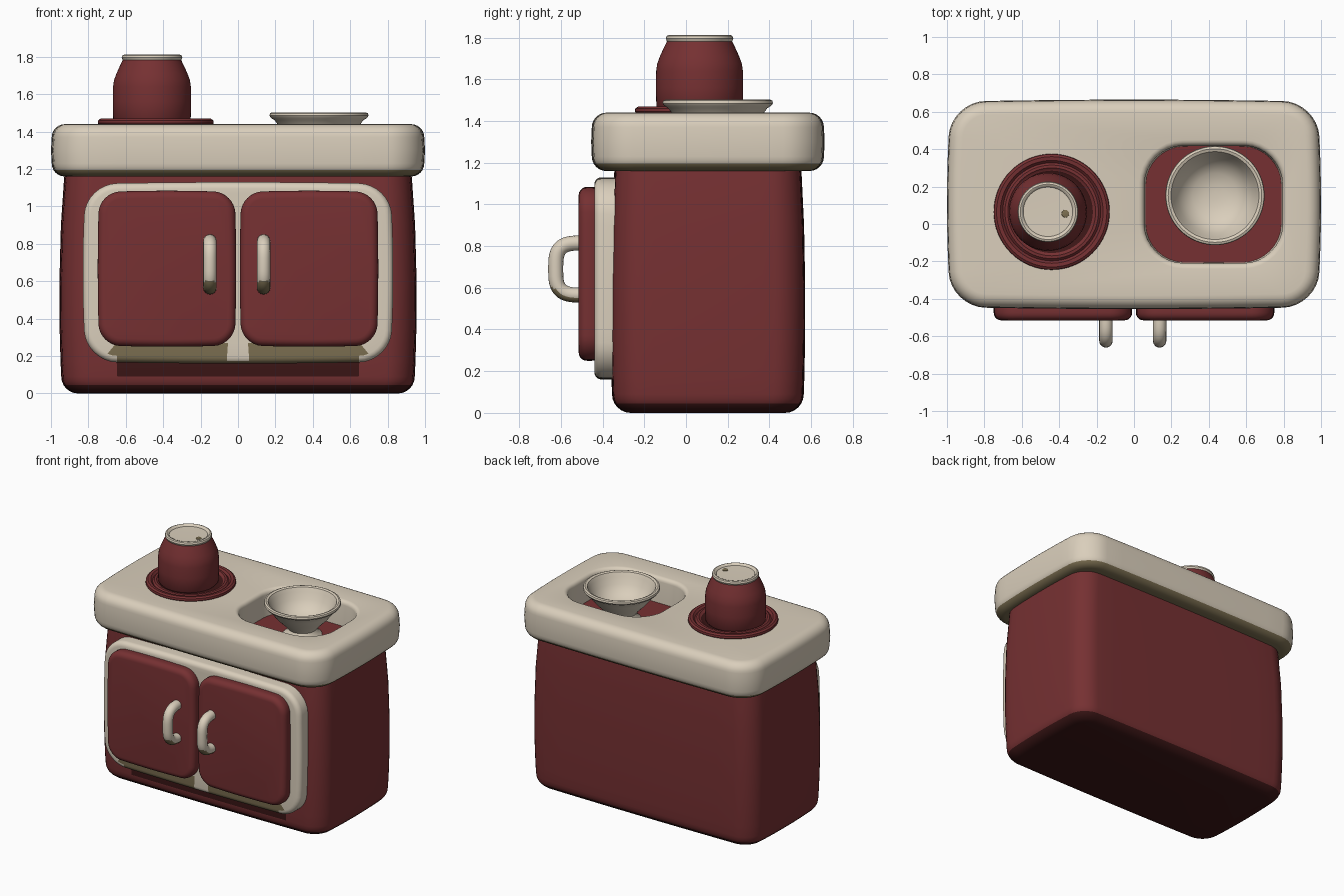
import bpy, bmesh, math
from mathutils import Vector

if "Cube" in bpy.data.objects:
    bpy.data.objects.remove(bpy.data.objects["Cube"])


def material(name, col):
    m = bpy.data.materials.new(name)
    m.diffuse_color = (*col, 1)
    m.use_nodes = True
    m.node_tree.nodes["Principled BSDF"].inputs["Base Color"].default_value = m.diffuse_color
    return m


RED = material("deep red", (0.18, 0.030, 0.032))
DARK = material("dark red", (0.045, 0.008, 0.008))
CREAM = material("cream", (0.70, 0.62, 0.50))
BROWN = material("olive brown", (0.205, 0.162, 0.084))


def outline(cx, cy, hx, hy, r, bulge=0.02, n=8, m=10):
    """Rounded rectangle whose sides bow outwards slightly."""
    pts = []
    for k, (sx, sy) in enumerate(((1, 1), (-1, 1), (-1, -1), (1, -1))):
        for i in range(n + 1):
            a = math.radians(90 * k + 90 * i / n)
            pts.append((sx * (hx - r) + r * math.cos(a), sy * (hy - r) + r * math.sin(a)))
        # points along the straight side that follows
        nx, ny = ((-1, 1), (-1, -1), (1, -1), (1, 1))[k]
        a = math.radians(90 * k + 90)
        x1, y1 = nx * (hx - r) + r * math.cos(a), ny * (hy - r) + r * math.sin(a)
        x0, y0 = pts[-1]
        pts += [(x0 + (x1 - x0) * j / (m + 1), y0 + (y1 - y0) * j / (m + 1)) for j in range(1, m + 1)]
    return [(cx + x * (1 - bulge * (y / hy) ** 2), cy + y * (1 - bulge * (x / hx) ** 2)) for x, y in pts]


def skin(name, rings, mats, rule=None, cyclic=False, angle=40):
    """Bridge rings of points into one mesh, capped at both ends unless cyclic."""
    bm = bmesh.new()
    vs = [[bm.verts.new(p) for p in ring] for ring in rings]
    n = len(vs[0])
    pairs = list(zip(vs, vs[1:])) + ([(vs[-1], vs[0])] if cyclic else [])
    for a, b in pairs:
        for i in range(n):
            j = (i + 1) % n
            bm.faces.new((a[i], a[j], b[j], b[i]))
    if not cyclic:
        bm.faces.new(vs[0])
        bm.faces.new(vs[-1])
    bmesh.ops.recalc_face_normals(bm, faces=bm.faces)
    bm.normal_update()
    for f in bm.faces:
        f.smooth = True
        if rule and rule(f.calc_center_median(), f.normal):
            f.material_index = 1
    me = bpy.data.meshes.new(name)
    bm.to_mesh(me)
    bm.free()
    for m in mats:
        me.materials.append(m)
    me.set_sharp_from_angle(angle=math.radians(angle))
    ob = bpy.data.objects.new(name, me)
    bpy.context.collection.objects.link(ob)
    return ob


def flat(z, *args):
    return [(x, y, z) for x, y in outline(*args)]


def upright(y, *args):
    return [(x, y, z) for x, z in outline(*args)]


def lathe(name, cx, cy, profile, mats, rule=None, n=64):
    rings = [[(cx + r * math.cos(2 * math.pi * i / n), cy + r * math.sin(2 * math.pi * i / n), z)
              for i in range(n)] for r, z in profile]
    return skin(name, rings, mats, rule)


def arc(r, a0, a1, steps=6):
    """(inset, rise) pairs along a rounded edge of radius r."""
    for i in range(steps + 1):
        a = math.radians(a0 + (a1 - a0) * i / steps)
        yield r * (1 - math.cos(a)), r * math.sin(a)


# cabinet body, with a dark underside and a dark band below the door frame
rings = []
for d, s in arc(0.09, -90, 0):
    rings.append(flat(0.09 + s, 0, 0.105, 0.945 - d, 0.46 - d, 0.14 - d * 0.6))
for z, e in ((0.17, 0.004), (0.35, 0.009), (0.6, 0.01), (0.9, 0.002), (1.15, -0.015), (1.25, -0.03)):
    rings.append(flat(z, 0, 0.105, 0.945 + e, 0.46 + e * 0.7, 0.14))
skin("cabinet_body", rings, [RED, DARK],
     lambda c, n: n.z < -0.55 or (c.z < 0.17 and c.y < -0.3 and abs(c.x) < 0.7 and n.y < -0.5 and c.z > 0.09))

# countertop, with a basin opening through it
rings = [flat(1.17, 0.425, 0.105, 0.36, 0.31, 0.2)]
edge = 0.07
for d, s in arc(edge, -90, 0):
    rings.append(flat(1.16 + edge + s, 0, 0.105, 0.996 - d, 0.557 - d, 0.19 - d))
rings.append(flat(1.30, 0, 0.105, 1.0, 0.56, 0.19))
for d, s in arc(edge, 0, 90):
    rings.append(flat(1.44 - edge + s, 0, 0.105, 0.996 - d, 0.557 - d, 0.19 - d))
for d, s in arc(0.03, 90, 0, 4):
    rings.append(flat(1.41 + s, 0.425, 0.105, 0.37 + d, 0.315 + d, 0.2 + d))
skin("countertop", rings, [CREAM, BROWN], lambda c, n: n.z < -0.6, cyclic=True)

# door frame plate, brown along its lower strip
rings = [upright(-0.33, 0, 0.645, 0.83, 0.485, 0.17)]
for d, s in arc(0.035, 0, 90, 5):
    rings.append(upright(-0.405 - s, 0, 0.645, 0.83 - d, 0.485 - d, 0.17 - d))
rings.append(upright(-0.44, 0, 0.67, 0.73, 0.40, 0.13))
skin("door_frame", rings, [CREAM, BROWN],
     lambda c, n: c.z < 0.27 and abs(c.x) < 0.66 and (abs(c.x) > 0.05 or n.z < -0.5))

# pair of doors
for side, label in ((-1, "left"), (1, "right")):
    rings = [upright(-0.42, side * 0.38, 0.667, 0.362, 0.412, 0.11),
             upright(-0.45, side * 0.38, 0.667, 0.37, 0.417, 0.115)]
    for d, s in arc(0.04, 0, 90, 5):
        rings.append(upright(-0.475 - s, side * 0.38, 0.667, 0.37 - d, 0.417 - d, 0.115 - d))
    skin(label + "_door", rings, [RED])

# pair of looped door handles, brown beneath
for hx, label in ((-0.15, "left"), (0.137, "right")):
    path = []
    for i in range(29):
        a = math.radians(-90 + 180 * i / 28)
        c, s = max(0.0, math.cos(a)), math.sin(a)
        path.append(Vector((hx, -0.495 - 0.13 * c ** 0.6, 0.69 + math.copysign(abs(s) ** 0.6, s) * 0.125)))
    rings = []
    for i, p in enumerate(path):
        t = (path[min(i + 1, 28)] - path[max(i - 1, 0)]).normalized()
        u = t.cross(Vector((1, 0, 0)))
        rings.append([p + 0.036 * (math.cos(k * math.pi / 8) * Vector((1, 0, 0)) + math.sin(k * math.pi / 8) * u)
                      for k in range(16)])
    skin(label + "_handle", rings, [CREAM, BROWN], lambda c, n: c.z < 0.6 and n.z < -0.25)

# ringed burner plate
lathe("burner_plate", -0.44, 0.065,
      [(0.30, 1.43), (0.31, 1.445), (0.308, 1.46), (0.295, 1.469), (0.275, 1.467), (0.262, 1.453),
       (0.25, 1.465), (0.235, 1.466), (0.22, 1.452), (0.19, 1.45)],
      [RED, DARK], lambda c, n: math.hypot(c.x + 0.44, c.y - 0.065) < 0.225)

# canister standing on the burner
lathe("canister", -0.46, 0.065,
      [(0.195, 1.445), (0.207, 1.46), (0.209, 1.56), (0.208, 1.64), (0.203, 1.675), (0.19, 1.71),
       (0.172, 1.75), (0.155, 1.785), (0.14, 1.79)], [RED])
lathe("canister_lid", -0.46, 0.065,
      [(0.145, 1.778), (0.156, 1.782), (0.162, 1.795), (0.158, 1.808), (0.148, 1.812), (0.138, 1.808),
       (0.132, 1.798), (0.06, 1.797)], [CREAM])
lathe("lid_tab", -0.367, 0.055, [(0.021, 1.795), (0.02, 1.801), (0.01, 1.803)], [BROWN], n=16)

# bowl on a foot in the basin
lathe("bowl", 0.433, 0.152,
      [(0.13, 1.24), (0.135, 1.255), (0.11, 1.275), (0.10, 1.30), (0.13, 1.335), (0.175, 1.38), (0.215, 1.43),
       (0.238, 1.462), (0.256, 1.472), (0.265, 1.485), (0.262, 1.498), (0.25, 1.503), (0.235, 1.497),
       (0.222, 1.47), (0.20, 1.42), (0.165, 1.375), (0.12, 1.345), (0.06, 1.33), (0.02, 1.327)], [CREAM])
